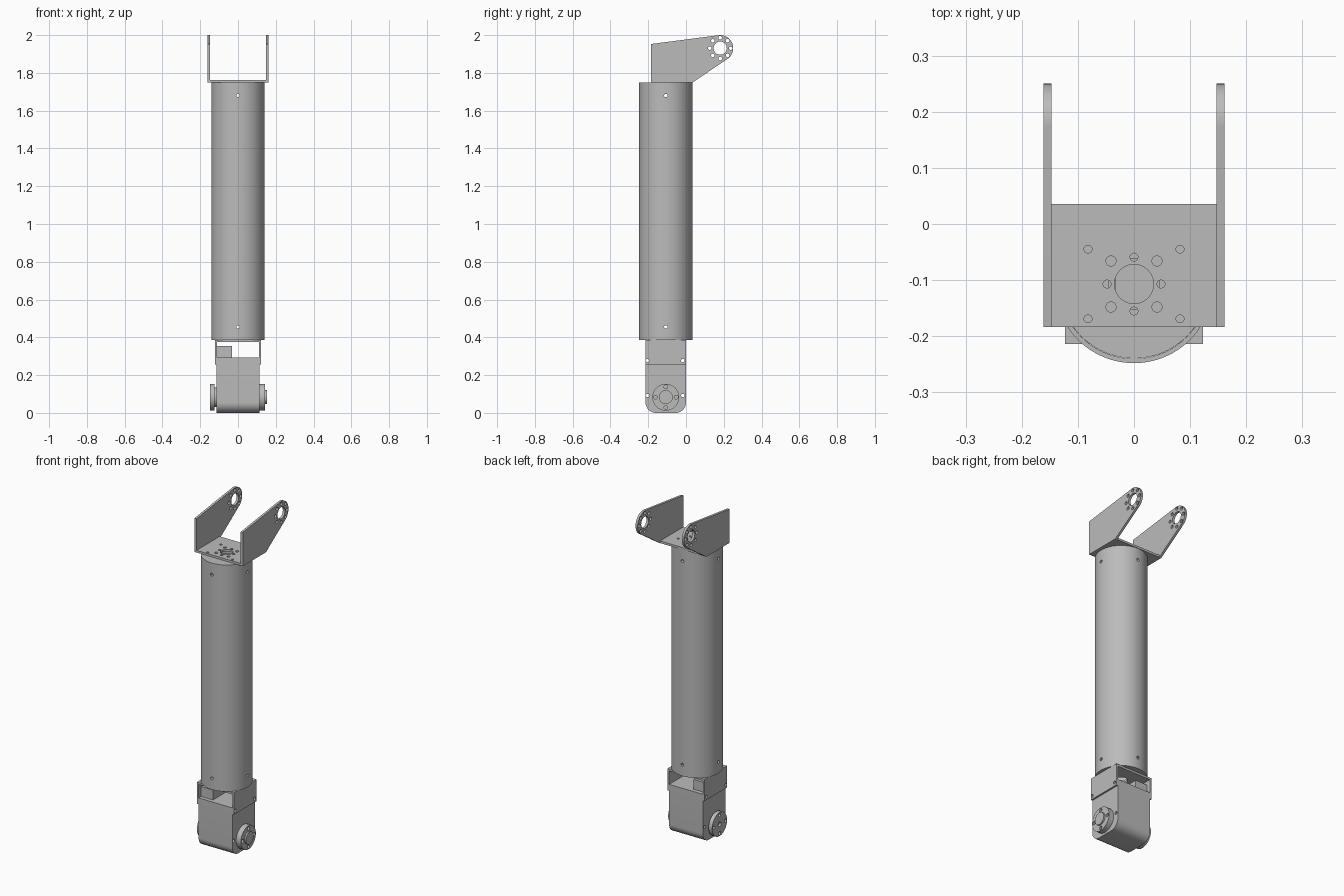
import bpy
import bmesh
from math import sin, cos, radians, pi

cube = bpy.data.objects.get("Cube")
if cube:
    bpy.data.objects.remove(cube, do_unlink=True)

CY = -0.107            # shared depth of the tube axis and the lower pivot
PIVOT = (CY, 0.083)    # lower joint (y, z)
YOKE = (0.181, 1.931)  # upper joint (y, z)

grey = bpy.data.materials.new("plain grey")
grey.use_nodes = True
grey.diffuse_color = (0.5, 0.5, 0.5, 1)
grey.node_tree.nodes["Principled BSDF"].inputs["Base Color"].default_value = (0.5, 0.5, 0.5, 1)


def arc(centre, r, start, end, n):
    """Points along an arc, angles in degrees."""
    steps = [radians(start + (end - start) * i / n) for i in range(n + 1)]
    return [(centre[0] + r * cos(a), centre[1] + r * sin(a)) for a in steps]


def circle(centre, r, n=24):
    return arc(centre, r, 0, 360, n)[:-1]


def rect(u0, u1, v0, v1):
    return [(u0, v0), (u1, v0), (u1, v1), (u0, v1)]


def ring(centre, r, count, start=0):
    """Evenly spaced centres on a bolt circle."""
    angles = [radians(start) + 2 * pi * i / count for i in range(count)]
    return [(centre[0] + r * cos(a), centre[1] + r * sin(a)) for a in angles]


def prism(name, profile, lo, hi, axis):
    """Extrude a 2D profile along x, y or z."""
    place = {"x": lambda u, v, t: (t, u, v),
             "y": lambda u, v, t: (u, t, v),
             "z": lambda u, v, t: (u, v, t)}[axis]
    bm = bmesh.new()
    a = [bm.verts.new(place(u, v, lo)) for u, v in profile]
    b = [bm.verts.new(place(u, v, hi)) for u, v in profile]
    bm.faces.new(a)
    bm.faces.new(b)
    for i in range(len(a)):
        j = (i + 1) % len(a)
        bm.faces.new((a[i], a[j], b[j], b[i]))
    bmesh.ops.recalc_face_normals(bm, faces=bm.faces)
    mesh = bpy.data.meshes.new(name)
    bm.to_mesh(mesh)
    bm.free()
    mesh.materials.append(grey)
    obj = bpy.data.objects.new(name, mesh)
    bpy.context.scene.collection.objects.link(obj)
    return obj


def finish(obj, cuts=()):
    """Drill the cuts (profile, lo, hi, axis) and shade the part."""
    cutters = []
    for cut in cuts:
        cutter = prism("cutter", *cut)
        cutter.hide_render = True
        mod = obj.modifiers.new("drill", "BOOLEAN")
        mod.operation = "DIFFERENCE"
        mod.solver = "EXACT"
        mod.object = cutter
        cutters.append(cutter)
    if cutters:
        graph = bpy.context.evaluated_depsgraph_get()
        mesh = bpy.data.meshes.new_from_object(obj.evaluated_get(graph))
        obj.modifiers.clear()
        obj.data = mesh
        for cutter in cutters:
            bpy.data.objects.remove(cutter, do_unlink=True)
    bpy.ops.object.select_all(action="DESELECT")
    obj.select_set(True)
    bpy.context.view_layer.objects.active = obj
    bpy.ops.object.shade_smooth_by_angle(angle=radians(30))
    return obj


axis_xy = (0, CY)

# Long hollow tube with cross-drilled screw holes at both ends
screws = []
for z in (0.455, 1.68):
    screws.append((circle((CY, z), 0.009, 16), -0.3, 0.3, "x"))
    screws.append((circle((0, z), 0.009, 16), -0.5, 0.3, "y"))
finish(prism("tube", circle(axis_xy, 0.141, 96), 0.387, 1.75, "z"),
       [(circle(axis_xy, 0.133, 96), 0.3, 1.9, "z")] + screws)

# Cup-shaped end plugs inside the tube
for name, lo, hi, bore_lo, bore_hi, drills in (
        ("bottom_plug", 0.388, 0.52, 0.403, 0.6, screws[:2]),
        ("top_plug", 1.617, 1.749, 1.5, 1.734, screws[2:])):
    finish(prism(name, circle(axis_xy, 0.1325, 96), lo, hi, "z"),
           [(circle(axis_xy, 0.122, 64), bore_lo, bore_hi, "z"),
            (circle(axis_xy, 0.045, 32), lo - 0.1, hi + 0.1, "z")] + drills)

# Upper yoke: drilled base plate
holes = [(axis_xy, 0.035)]
holes += [(p, 0.007) for p in ring(axis_xy, 0.048, 4)]
holes += [(p, 0.009) for p in ring(axis_xy, 0.058, 4, 45)]
holes += [((sx * 0.082, CY + sy * 0.062), 0.007) for sx in (-1, 1) for sy in (-1, 1)]
finish(prism("yoke_base", rect(-0.148, 0.148, -0.184, 0.036), 1.75, 1.763, "z"),
       [(circle(c, r), 1.7, 1.8, "z") for c, r in holes])

# Upper yoke: two arms with a bearing hole and bolt circle
arm_shape = [(0.036, 1.75), (-0.184, 1.75), (-0.184, 1.953)] + arc(YOKE, 0.069, 97, -57, 28)
arm_holes = [(YOKE, 0.035)] + [(p, 0.0095) for p in ring(YOKE, 0.055, 8)]
for name, lo, hi in (("left_yoke_arm", 0.147, 0.161), ("right_yoke_arm", -0.161, -0.147)):
    finish(prism(name, arm_shape, lo, hi, "x"),
           [(circle(c, r), lo - 0.1, hi + 0.1, "x") for c, r in arm_holes])

# Lower bracket: top plate and two side walls
finish(prism("bracket_plate", rect(-0.123, 0.123, -0.214, 0.0), 0.375, 0.387, "z"),
       [(circle(axis_xy, 0.035), 0.3, 0.45, "z")])
wall_holes = [(-0.203, 0.277), (-0.017, 0.277)]
for name, lo, hi in (("left_bracket_wall", 0.112, 0.123), ("right_bracket_wall", -0.123, -0.112)):
    finish(prism(name, rect(-0.214, 0.0, 0.256, 0.376), lo, hi, "x"),
           [(circle(c, 0.009), lo - 0.1, hi + 0.1, "x") for c in wall_holes])

# Motor body with rounded lower corners and through holes
body_shape = [(0.0, 0.294), (-0.214, 0.294)]
body_shape += arc((-0.159, 0.055), 0.055, 180, 270, 12)
body_shape += arc((-0.055, 0.055), 0.055, 270, 360, 12)
body_holes = wall_holes + [(-0.203, 0.092), (-0.017, 0.092)]
finish(prism("motor_body", body_shape, -0.1125, 0.1125, "x"),
       [(circle(c, 0.009), -0.3, 0.3, "x") for c in body_holes])

# Connector block inside the bracket
finish(prism("connector_block", rect(-0.112, -0.033, 0.294, 0.353), -0.19, -0.025, "y"))

# Pivot discs with shallow bolt holes, hub and boss
bolts = ring(PIVOT, 0.055, 4)
finish(prism("left_pivot_disc", circle(PIVOT, 0.071, 48), 0.11, 0.144, "x"),
       [(circle(c, 0.01), 0.13, 0.2, "x") for c in bolts])
finish(prism("left_pivot_boss", circle(PIVOT, 0.037, 32), 0.14, 0.153, "x"))
finish(prism("right_pivot_disc", circle(PIVOT, 0.071, 48), -0.149, -0.125, "x"),
       [(circle(c, 0.01), -0.2, -0.137, "x") for c in bolts]
       + [(circle(PIVOT, 0.014), -0.2, -0.137, "x")])
finish(prism("right_pivot_hub", circle(PIVOT, 0.052, 32), -0.126, -0.11, "x"))
